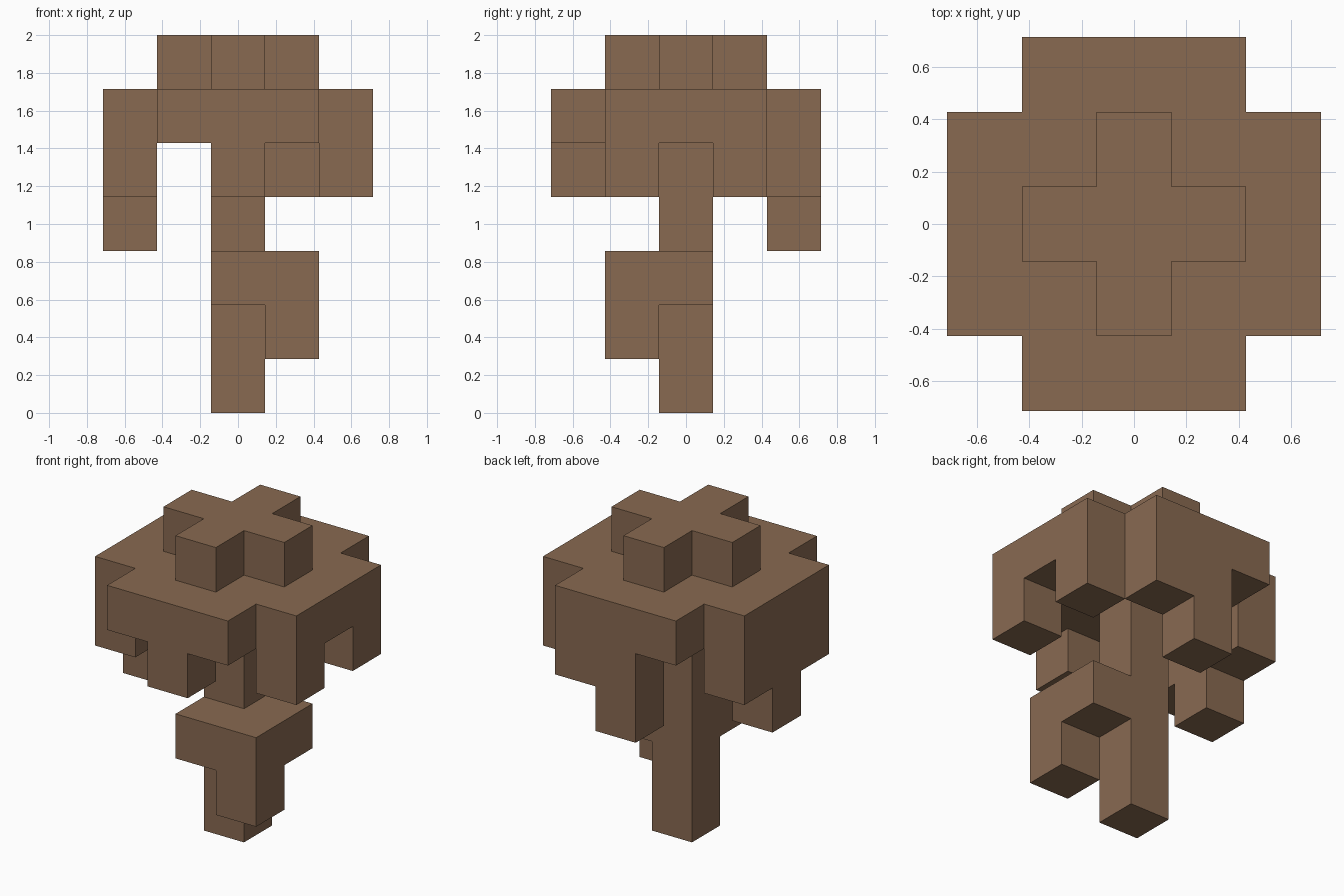
import bpy
import bmesh
from mathutils import Vector

default = bpy.data.objects.get("Cube")
if default:
    bpy.data.objects.remove(default, do_unlink=True)

UNIT = 2 / 7  # edge of one block

bark = bpy.data.materials.new("bark_brown")
bark.use_nodes = True
colour = (0.25, 0.144, 0.083, 1)
bark.diffuse_color = colour
bark.node_tree.nodes["Principled BSDF"].inputs["Base Color"].default_value = colour


def box(x, y, z):
    """Block cells within inclusive (low, high) ranges."""
    return {(i, j, k)
            for i in range(x[0], x[1] + 1)
            for j in range(y[0], y[1] + 1)
            for k in range(z[0], z[1] + 1)}


MID, WIDE, FULL = (0, 0), (-1, 1), (-2, 2)
TOP, LEAF, HANG, TIP = (6, 6), (5, 5), (4, 4), (3, 3)

parts = {
    # central column
    "trunk": box(MID, MID, (0, 4)),
    # square knot with one drooping corner
    "lower_bough": (box((0, 1), (-1, 0), (2, 2)) | box((1, 1), (-1, -1), (1, 1)))
                   - box(MID, MID, (0, 4)),
    # broad slab with notched corners, and the cross on top
    "canopy": box(FULL, WIDE, LEAF) | box(WIDE, FULL, LEAF),
    "crown": box(WIDE, MID, TOP) | box(MID, WIDE, TOP),
    # blocks hanging from the canopy rim
    "front_hanging_block": box(MID, (-2, -2), HANG),
    "back_hanging_blocks": box((0, 1), (2, 2), HANG) | box(MID, (2, 2), TIP),
    "left_front_hanging_block": box((2, 2), (-1, -1), HANG),
    "left_back_hanging_block": box((2, 2), (1, 1), HANG),
    "right_hanging_blocks": box((-2, -2), WIDE, HANG) | box((-2, -2), MID, TIP),
}
occupied = set().union(*parts.values())


def build(name, cells):
    """Mesh the outer faces of a set of cells, leaving out hidden ones."""
    bm = bmesh.new()
    for cell in sorted(cells):
        centre = Vector(cell) + Vector((0, 0, 0.5))
        for axis in range(3):
            for sign in (-1, 1):
                normal = Vector((0, 0, 0))
                normal[axis] = sign
                if tuple(int(c) for c in Vector(cell) + normal) in occupied:
                    continue
                u, v = Vector((0, 0, 0)), Vector((0, 0, 0))
                u[(axis + 1) % 3] = 0.5
                v[(axis + 2) % 3] = 0.5 * sign
                middle = centre + normal / 2
                corners = (-u - v, u - v, u + v, v - u)
                bm.faces.new([bm.verts.new((middle + c) * UNIT) for c in corners])
    bmesh.ops.remove_doubles(bm, verts=bm.verts, dist=0.001)
    mesh = bpy.data.meshes.new(name)
    bm.to_mesh(mesh)
    bm.free()
    mesh.materials.append(bark)
    bpy.context.collection.objects.link(bpy.data.objects.new(name, mesh))


for part_name, part_cells in parts.items():
    build(part_name, part_cells)
